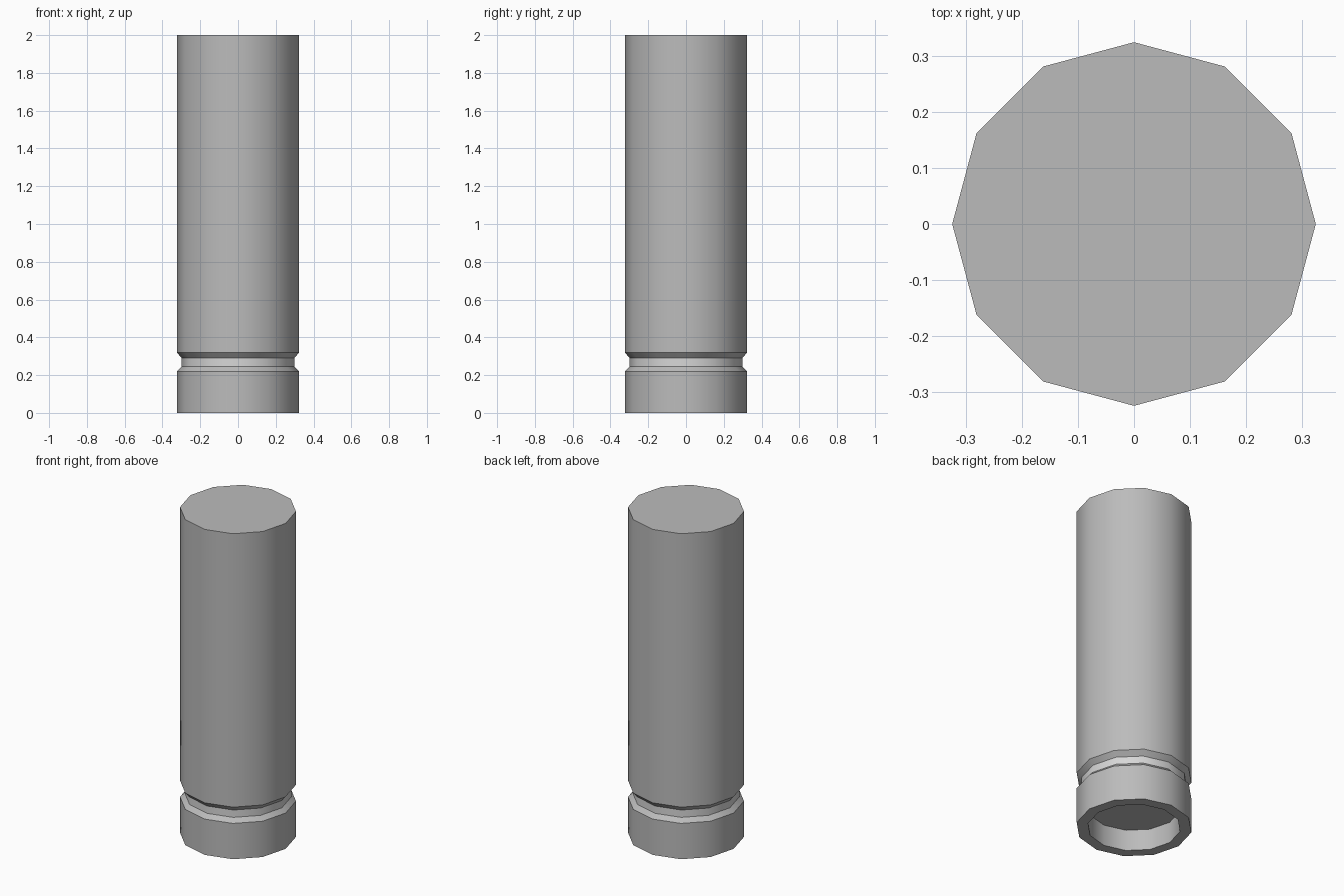
import bpy, bmesh, math

if "Cube" in bpy.data.objects:
    bpy.data.objects.remove(bpy.data.objects["Cube"])

SIDES = 12


def material(name, value):
    m = bpy.data.materials.new(name)
    m.diffuse_color = (value, value, value, 1)
    m.use_nodes = True
    m.node_tree.nodes["Principled BSDF"].inputs["Base Color"].default_value = m.diffuse_color
    return m


body_grey = material("body grey", 0.50)
groove_grey = material("groove light grey", 0.68)

# Half profile (radius, height), from the recess ceiling around to the top
profile = [(0.26, 0.13), (0.26, 0.0), (0.324, 0.0), (0.324, 0.22),
           (0.298, 0.245), (0.298, 0.29), (0.324, 0.32), (0.324, 2.0)]
GROOVE_BAND = 4  # profile segment of the groove's upright wall

bm = bmesh.new()
rings = []
for r, z in profile:
    rings.append([bm.verts.new((r * math.cos(i * math.tau / SIDES),
                                r * math.sin(i * math.tau / SIDES), z))
                  for i in range(SIDES)])

# Walls between neighbouring rings
for s, (low, high) in enumerate(zip(rings, rings[1:])):
    for i in range(SIDES):
        j = (i + 1) % SIDES
        f = bm.faces.new((low[i], low[j], high[j], high[i]))
        f.material_index = 1 if s == GROOVE_BAND else 0

# Recess ceiling and top cap
bm.faces.new(rings[0][::-1])
bm.faces.new(rings[-1])
bmesh.ops.recalc_face_normals(bm, faces=bm.faces[:])

mesh = bpy.data.meshes.new("grooved_cylinder")
bm.to_mesh(mesh)
bm.free()
mesh.materials.append(body_grey)
mesh.materials.append(groove_grey)
cylinder = bpy.data.objects.new("grooved_cylinder", mesh)
bpy.context.collection.objects.link(cylinder)

# Smooth round walls, crisp rims and groove edges
bpy.context.view_layer.objects.active = cylinder
cylinder.select_set(True)
bpy.ops.object.shade_smooth_by_angle(angle=math.radians(35))
